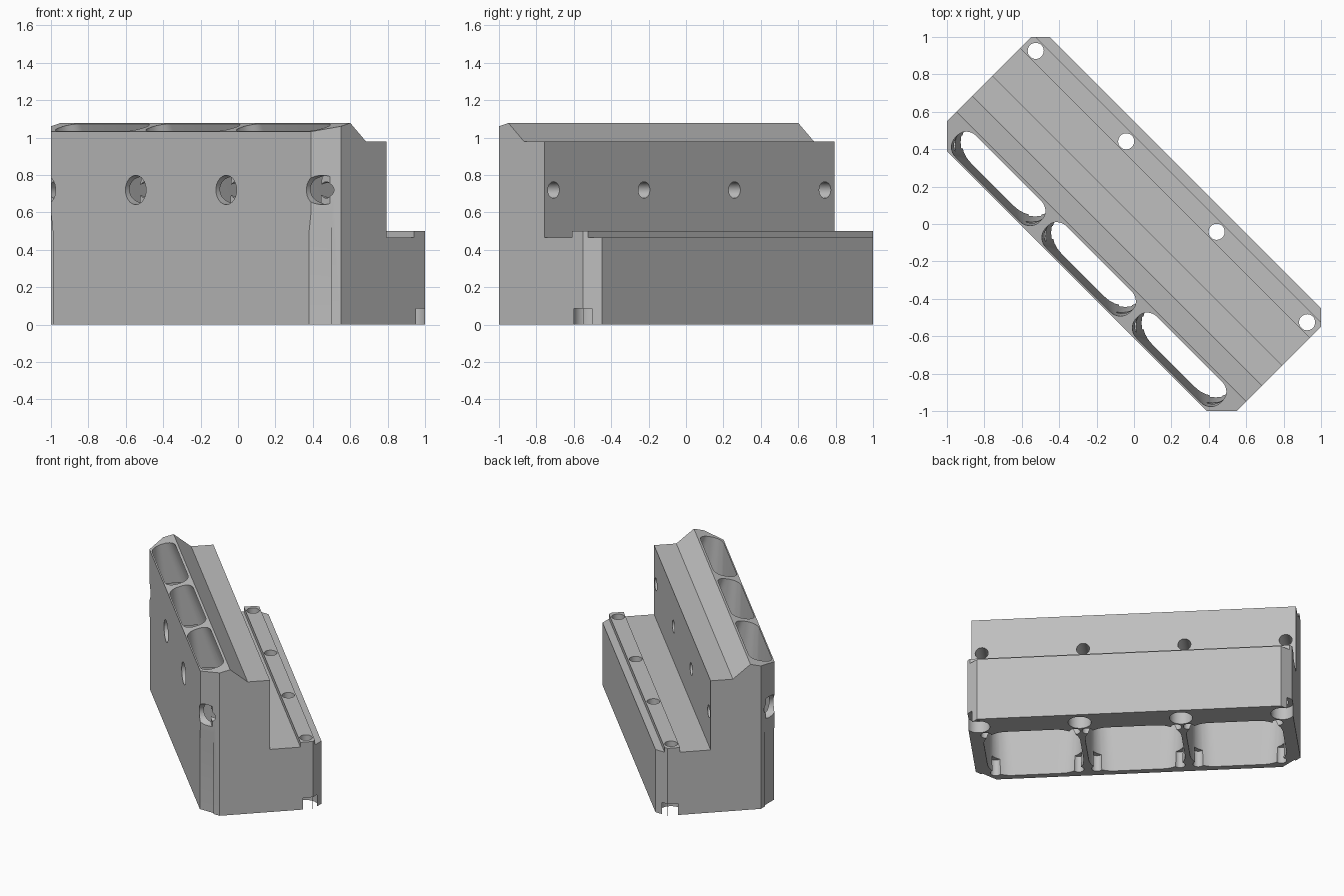
import bpy, bmesh, math
from mathutils import Matrix, Vector

cube = bpy.data.objects.get("Cube")
if cube:
    bpy.data.objects.remove(cube)

grey = bpy.data.materials.new("plain grey")
grey.use_nodes = True
grey.diffuse_color = (0.52, 0.52, 0.52, 1)
grey.node_tree.nodes["Principled BSDF"].inputs["Base Color"].default_value = (0.52, 0.52, 0.52, 1)

PITCH = 0.684          # spacing of ports and bolts along the block
BOLTS = [PITCH * k for k in (-1.5, -0.5, 0.5, 1.5)]
PORTS = [PITCH * k for k in (-1, 0, 1)]


def loft(name, rings):
    """Closed solid through rings of equal vertex count."""
    bm = bmesh.new()
    loops = [[bm.verts.new(p) for p in ring] for ring in rings]
    for a, b in zip(loops, loops[1:]):
        for i in range(len(a)):
            j = (i + 1) % len(a)
            bm.faces.new((a[i], a[j], b[j], b[i]))
    bm.faces.new(loops[0])
    bm.faces.new(loops[-1])
    bmesh.ops.recalc_face_normals(bm, faces=bm.faces)
    mesh = bpy.data.meshes.new(name)
    bm.to_mesh(mesh)
    bm.free()
    obj = bpy.data.objects.new(name, mesh)
    bpy.context.collection.objects.link(obj)
    return obj


def along_x(name, profile, half):
    return loft(name, [[(x, y, z) for y, z in profile] for x in (-half, half)])


def drill(axis, centre, r, start, end, sides=32):
    """Round cutter along y or z; centre is (x, z) or (x, y)."""
    rings = []
    for d in (start, end):
        ring = []
        for i in range(sides):
            t = math.tau * i / sides
            a, b = centre[0] + r * math.cos(t), centre[1] + r * math.sin(t)
            ring.append((a, d, b) if axis == "y" else (a, b, d))
        rings.append(ring)
    return loft("drill_cutter", rings)


def rounded_rect(cx, half, y0, y1, r, z, steps=8):
    ring = []
    corners = [(cx + half - r, y1 - r), (cx - half + r, y1 - r),
               (cx - half + r, y0 + r), (cx + half - r, y0 + r)]
    for q, (x, y) in enumerate(corners):
        for i in range(steps + 1):
            t = (q + i / steps) * math.pi / 2
            ring.append((x + r * math.cos(t), y + r * math.sin(t), z))
    return ring


def carve(target, cutter, operation="DIFFERENCE"):
    mod = target.modifiers.new("cut", "BOOLEAN")
    mod.operation = operation
    mod.solver = "EXACT"
    mod.object = cutter
    bpy.context.view_layer.objects.active = target
    bpy.ops.object.modifier_apply(modifier=mod.name)
    bpy.data.objects.remove(cutter)


# Stepped block with a ridge, a rear ledge and a raised rail
block = along_x("port_block", [
    (-0.431, 0), (0.389, 0), (0.389, 0.465), (0.336, 0.465), (0.336, 0.5),
    (0.233, 0.5), (0.233, 0.465), (0.025, 0.465), (0.025, 0.978),
    (-0.127, 0.978), (-0.247, 1.078), (-0.431, 1.032)], 1.096)

# Chamfered plan corners
half_plan = [(0.983, -0.45), (1.096, -0.318), (1.096, 0.318), (1.025, 0.389), (1.005, 0.409)]
half_plan[0] = (0.964, -0.45)
plan = half_plan + [(-x, y) for x, y in reversed(half_plan)]
carve(block, loft("plan_cutter", [[(x, y, z) for x, y in plan] for z in (-0.2, 1.3)]), "INTERSECT")

# Slightly deeper chamfer on the lower front corners
relief = [(-1.1, -0.1), (-0.988, -0.1), (-0.988, 0.48), (-1.002, 0.62), (-1.1, 0.62)]
for side in (1, -1):
    cutter = along_x("relief_cutter", relief, 0.5)
    cutter.data.transform(Matrix.Rotation(side * math.pi / 4, 4, "Z"))
    carve(block, cutter)

# Ports that narrow and lean forward toward the top
for x in PORTS:
    carve(block, loft("port_cutter", [
        rounded_rect(x, 0.325, -0.385, 0.21, 0.16, -0.02),
        rounded_rect(x, 0.318, -0.424, -0.275, 0.07, 1.1)]))

# Dowel holes at the lower port corners
for x in PORTS:
    for s in (-1, 1):
        carve(block, drill("z", (x + s * 0.28, -0.344), 0.036, -0.05, 0.12, 20))
        carve(block, drill("z", (x + s * 0.3, 0.165), 0.036, -0.05, 0.12, 20))

# Bolt holes with counterbores: through the wall and through the rail
for x in BOLTS:
    carve(block, drill("y", (x, 0.72), 0.044, -0.6, 0.2))
    carve(block, drill("y", (x, 0.72), 0.078, -0.6, -0.36))
    carve(block, drill("z", (x, 0.283), 0.043, -0.1, 0.6))
    carve(block, drill("z", (x, 0.283), 0.078, -0.1, 0.087))

# Turn the block diagonally and finish
block.data.transform(Matrix.Rotation(-math.pi / 4, 4, "Z"))
block.data.materials.clear()
block.data.materials.append(grey)
bpy.ops.object.select_all(action="DESELECT")
block.select_set(True)
bpy.context.view_layer.objects.active = block
bpy.ops.object.shade_smooth_by_angle(angle=math.radians(30))
